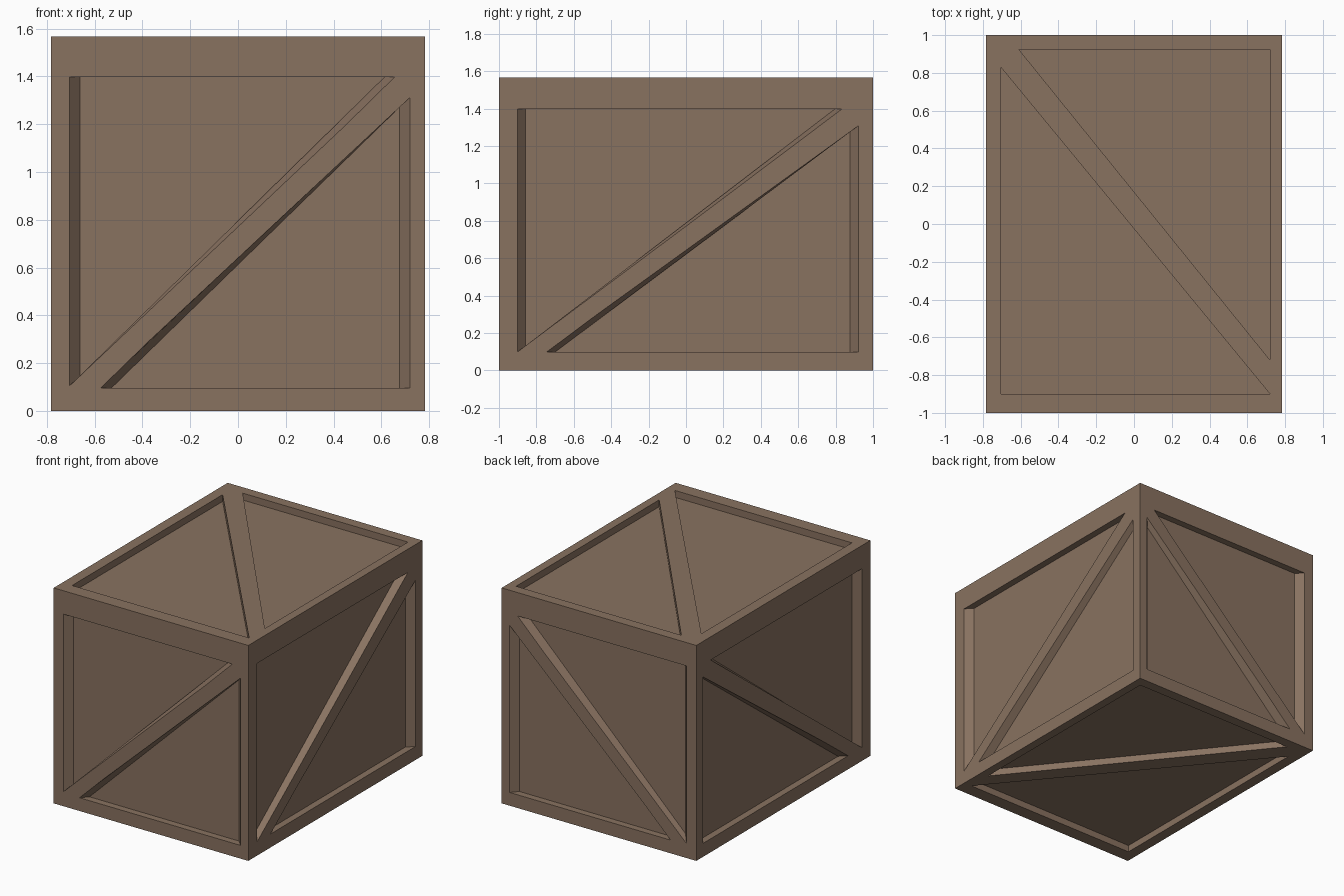
import bpy, bmesh
from mathutils import Vector

if "Cube" in bpy.data.objects:
    bpy.data.objects.remove(bpy.data.objects["Cube"])

HX, HY, H = 0.783, 1.0, 1.567   # half width, half length, height
DEPTH = 0.05                    # recess depth

wood = bpy.data.materials.new("brown wood")
wood.diffuse_color = (0.25, 0.168, 0.117, 1)
wood.use_nodes = True
wood.node_tree.nodes["Principled BSDF"].inputs["Base Color"].default_value = wood.diffuse_color


def add_object(name, bm):
    bmesh.ops.recalc_face_normals(bm, faces=bm.faces)
    mesh = bpy.data.meshes.new(name)
    bm.to_mesh(mesh)
    bm.free()
    mesh.materials.append(wood)
    ob = bpy.data.objects.new(name, mesh)
    bpy.context.collection.objects.link(ob)
    return ob


def wedge(bm, outer, inner, place):
    """Triangular recess cutter: outer triangle at the surface, inner at the floor."""
    rings = []
    for t in (-0.2, 1.0):       # start a little outside the surface
        ring = []
        for a, b in zip(outer, inner):
            p = Vector(a).lerp(Vector(b), t)
            ring.append(bm.verts.new(place(p.x, p.y, t * DEPTH)))
        rings.append(ring)
    lo, hi = rings
    bm.faces.new(lo)
    bm.faces.new(hi)
    for i in range(3):
        j = (i + 1) % 3
        bm.faces.new((lo[i], lo[j], hi[j], hi[i]))


# Recess outlines as (outer, inner) triangles in the plane of each face
front = [
    (((-0.705, 1.397), (0.655, 1.397), (-0.705, 0.105)),
     ((-0.66, 1.397), (0.613, 1.397), (-0.66, 0.148))),
    (((0.72, 1.312), (0.72, 0.096), (-0.575, 0.096)),
     ((0.675, 1.27), (0.675, 0.096), (-0.53, 0.096))),
]
side = [
    (((-0.902, 1.398), (0.835, 1.398), (-0.902, 0.098)),
     ((-0.858, 1.398), (0.797, 1.398), (-0.858, 0.131))),
    (((0.922, 1.308), (0.922, 0.098), (-0.745, 0.098)),
     ((0.877, 1.275), (0.877, 0.098), (-0.70, 0.098))),
]
top = [((t), (t)) for t in (
    ((-0.705, 0.83), (-0.705, -0.90), (0.72, -0.90)),
    ((-0.61, 0.925), (0.72, 0.925), (0.72, -0.72)))]

# Cutters on all six faces, opposite faces mirrored
bm = bmesh.new()
for s in (-1, 1):
    for o, i in front:
        wedge(bm, o, i, lambda u, v, d: (u, s * (HY - d), v))
    for o, i in side:
        wedge(bm, o, i, lambda u, v, d: (s * (HX - d), u, v))
    for o, i in top:
        wedge(bm, o, i, lambda u, v, d: (u, v, H / 2 + s * (H / 2 - d)))
cutter = add_object("recess_cutter", bm)
cutter.hide_render = True

# Crate body
bm = bmesh.new()
bmesh.ops.create_cube(bm, size=1)
for v in bm.verts:
    v.co = (v.co.x * 2 * HX, v.co.y * 2 * HY, (v.co.z + 0.5) * H)
crate = add_object("crate", bm)

# Cut the recesses, leaving the frame and diagonal braces
mod = crate.modifiers.new("recesses", 'BOOLEAN')
mod.operation = 'DIFFERENCE'
mod.solver = 'EXACT'
mod.object = cutter
bpy.context.view_layer.objects.active = crate
bpy.ops.object.modifier_apply(modifier=mod.name)
bpy.data.objects.remove(cutter)
